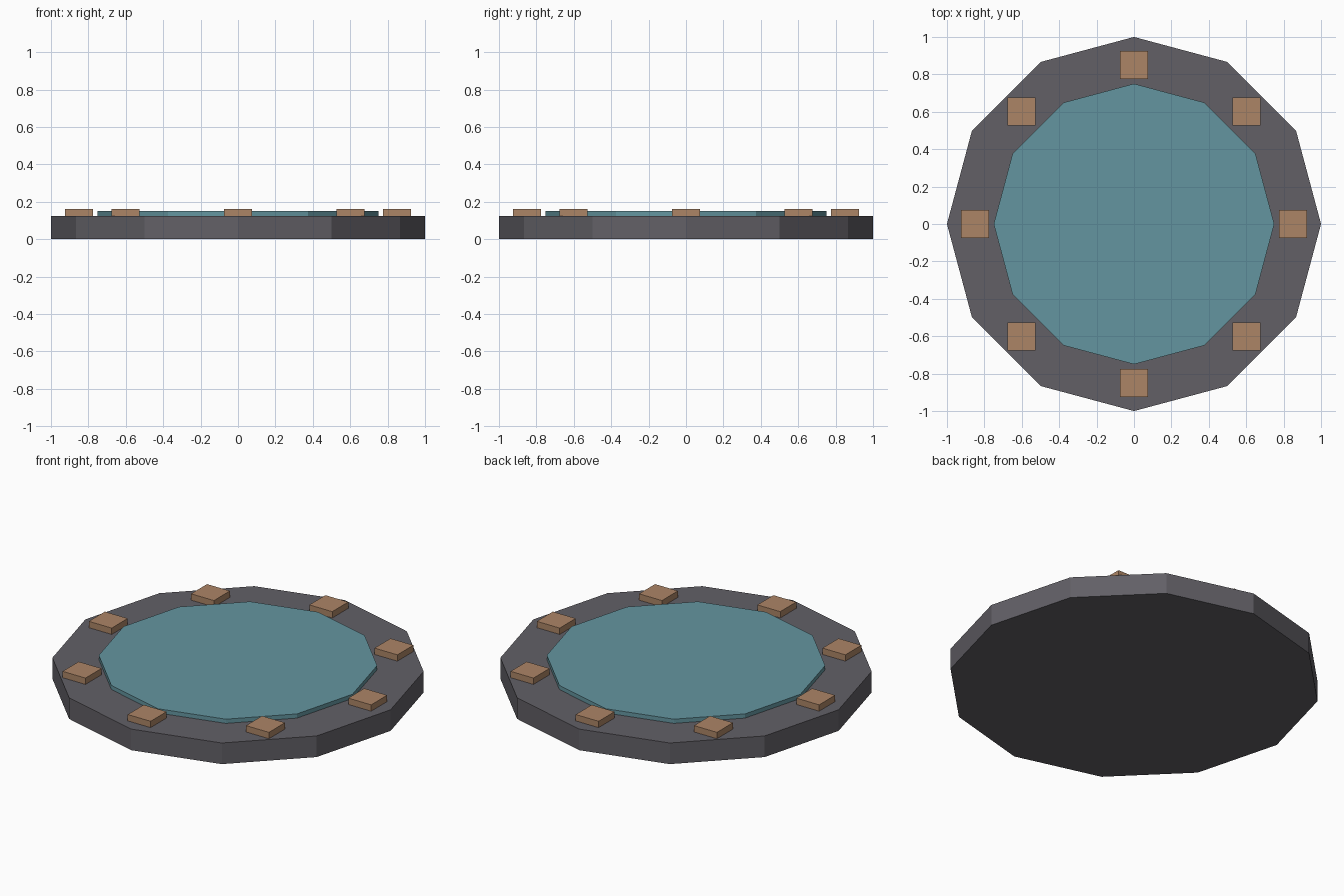
import bpy
from math import cos, sin, radians

cube = bpy.data.objects.get("Cube")
if cube:
    bpy.data.objects.remove(cube, do_unlink=True)


def material(name, srgb):
    """Flat material from an sRGB colour, stored as linear values."""
    colour = [(c / 255) ** 2.2 for c in srgb] + [1.0]
    mat = bpy.data.materials.new(name)
    mat.use_nodes = True
    mat.diffuse_color = colour
    mat.node_tree.nodes["Principled BSDF"].inputs["Base Color"].default_value = colour
    return mat


stone = material("dark grey stone", (98, 96, 102))
water = material("teal water", (100, 148, 158))
clay = material("brown clay", (171, 132, 102))


def disc(name, radius, bottom, top, mat):
    """Twelve-sided slab with a corner on each axis."""
    bpy.ops.mesh.primitive_cylinder_add(
        vertices=12, radius=radius, depth=top - bottom,
        location=(0, 0, (bottom + top) / 2))
    obj = bpy.context.object
    obj.name = name
    obj.data.materials.append(mat)


def block(name, x, y, width, bottom, top, mat):
    """Square block aligned with the axes."""
    bpy.ops.mesh.primitive_cube_add(size=1, location=(x, y, (bottom + top) / 2))
    obj = bpy.context.object
    obj.name = name
    obj.scale = (width, width, top - bottom)
    bpy.ops.object.transform_apply(location=False, rotation=False, scale=True)
    obj.data.materials.append(mat)


# Base slab and the raised surface set into it
disc("base_slab", 1.0, 0, 0.125, stone)
disc("water_surface", 0.75, 0.05, 0.15, water)

# Ring of eight rim blocks
for i in range(8):
    a = radians(45 * i)
    block(f"rim_block_{i + 1}", 0.85 * cos(a), 0.85 * sin(a), 0.15, 0.09, 0.1625, clay)
